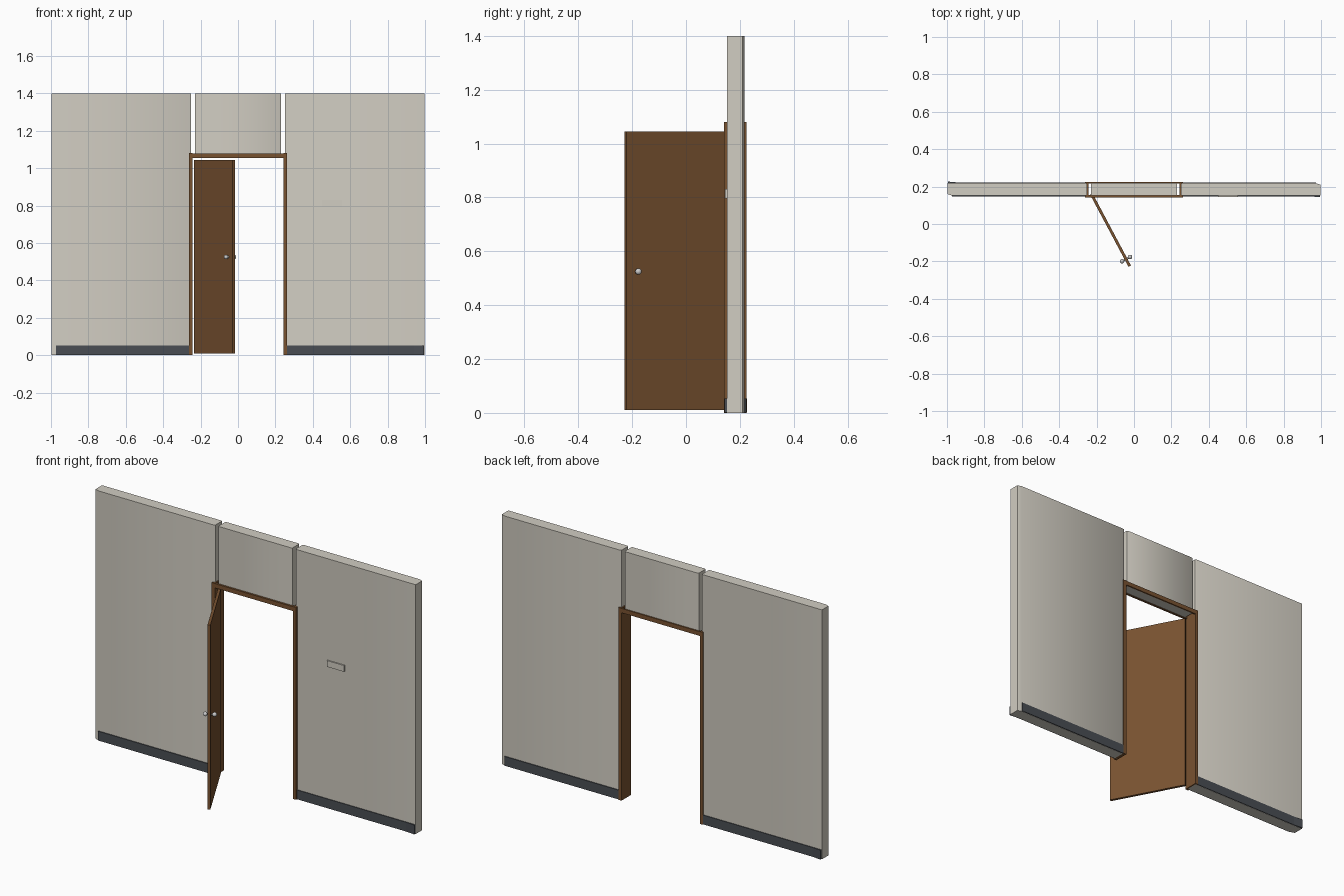
import bpy, bmesh, math
from mathutils import Vector

if "Cube" in bpy.data.objects:
    bpy.data.objects.remove(bpy.data.objects["Cube"])


def mat(name, col):
    m = bpy.data.materials.new(name)
    m.diffuse_color = (*col, 1)
    m.use_nodes = True
    m.node_tree.nodes["Principled BSDF"].inputs["Base Color"].default_value = m.diffuse_color
    return m


PLASTER = mat("warm_grey_plaster", (0.64, 0.61, 0.54))
WOOD = mat("brown_wood", (0.19, 0.085, 0.03))
SKIRT = mat("dark_slate", (0.068, 0.076, 0.088))
METAL = mat("light_metal", (0.6, 0.6, 0.6))


def prism(name, pts, z0, z1, m):
    """Extrude a plan outline (x, y) from z0 to z1."""
    bm = bmesh.new()
    f = bm.faces.new([bm.verts.new((x, y, z0)) for x, y in pts])
    r = bmesh.ops.extrude_face_region(bm, geom=[f])
    for v in r["geom"]:
        if isinstance(v, bmesh.types.BMVert):
            v.co.z = z1
    bmesh.ops.recalc_face_normals(bm, faces=bm.faces)
    me = bpy.data.meshes.new(name)
    bm.to_mesh(me)
    bm.free()
    me.materials.append(m)
    ob = bpy.data.objects.new(name, me)
    bpy.context.collection.objects.link(ob)
    return ob


def box(name, x, y, z, m):
    return prism(name, [(x[0], y[0]), (x[1], y[0]), (x[1], y[1]), (x[0], y[1])], *z, m)


def smooth(ob, angle):
    bpy.ops.object.select_all(action='DESELECT')
    bpy.context.view_layer.objects.active = ob
    ob.select_set(True)
    bpy.ops.object.shade_smooth_by_angle(angle=math.radians(angle))


YC = 0.185  # centre line of the wall


def turn(pts, s):
    """s = 1 keeps the outline, s = -1 turns it half round the wall centre."""
    return [(s * x, YC + s * (y - YC)) for x, y in pts]


# side walls, skirting boards and door posts: the right side is the left turned round
for s, side in ((1, "left"), (-1, "right")):
    wall = turn([(-0.997, 0.218), (-0.997, 0.160), (-0.972, 0.152), (-0.257, 0.152),
                 (-0.250, 0.156), (-0.250, 0.214), (-0.257, 0.218)], s)
    smooth(prism(side + "_wall", wall, 0, 1.4, PLASTER), 50)
    prism(side + "_skirting_a", turn([(-0.972, 0.147), (-0.26, 0.147),
                                      (-0.26, 0.155), (-0.972, 0.155)], s), 0.001, 0.053, SKIRT)
    prism(side + "_skirting_b", turn([(-0.995, 0.215), (-0.26, 0.215), (-0.26, 0.222),
                                      (-0.94, 0.222), (-0.995, 0.227)], s), 0.001, 0.053, SKIRT)
    box(side + "_door_post", sorted((-s * 0.262, -s * 0.243)), (0.141, 0.225), (0, 1.08), WOOD)

# wall above the door
smooth(prism("lintel_wall", [(-0.224, 0.152), (0.224, 0.152), (0.23, 0.156), (0.23, 0.214),
                             (0.224, 0.218), (-0.224, 0.218), (-0.23, 0.214), (-0.23, 0.156)],
             1.058, 1.4, PLASTER), 50)
# header trim on both faces
box("front_header_trim", (-0.25, 0.25), (0.141, 0.154), (1.055, 1.079), WOOD)
box("back_header_trim", (-0.25, 0.25), (0.216, 0.225), (1.055, 1.079), WOOD)

# sign plate on the right wall
box("sign_plate", (0.45, 0.557), (0.145, 0.153), (0.796, 0.831), PLASTER)

# open door leaf
a, b = Vector((-0.228, 0.160)), Vector((-0.023, -0.225))
d = (b - a).normalized()
n = Vector((-d.y, d.x))
h = 0.0075
prism("door_leaf", [tuple(a + n * h), tuple(b + n * h), tuple(b - n * h), tuple(a - n * h)],
      0.01, 1.045, WOOD)

# knob and stem on each face of the door
grip = b - d * 0.042
for s, side in ((1, "right"), (-1, "left")):
    c = grip + n * (s * 0.024)
    bpy.ops.mesh.primitive_uv_sphere_add(segments=16, ring_count=10, radius=0.012,
                                         location=(c.x, c.y, 0.525))
    knob = bpy.context.object
    knob.name = side + "_door_knob"
    p = grip + n * (s * 0.012)
    bpy.ops.mesh.primitive_cylinder_add(vertices=12, radius=0.005, depth=0.016,
                                        location=(p.x, p.y, 0.525),
                                        rotation=Vector((n.x, n.y, 0)).to_track_quat('Z', 'Y').to_euler())
    stem = bpy.context.object
    stem.name = side + "_knob_stem"
    for ob in (knob, stem):
        ob.data.materials.append(METAL)
        smooth(ob, 40)
